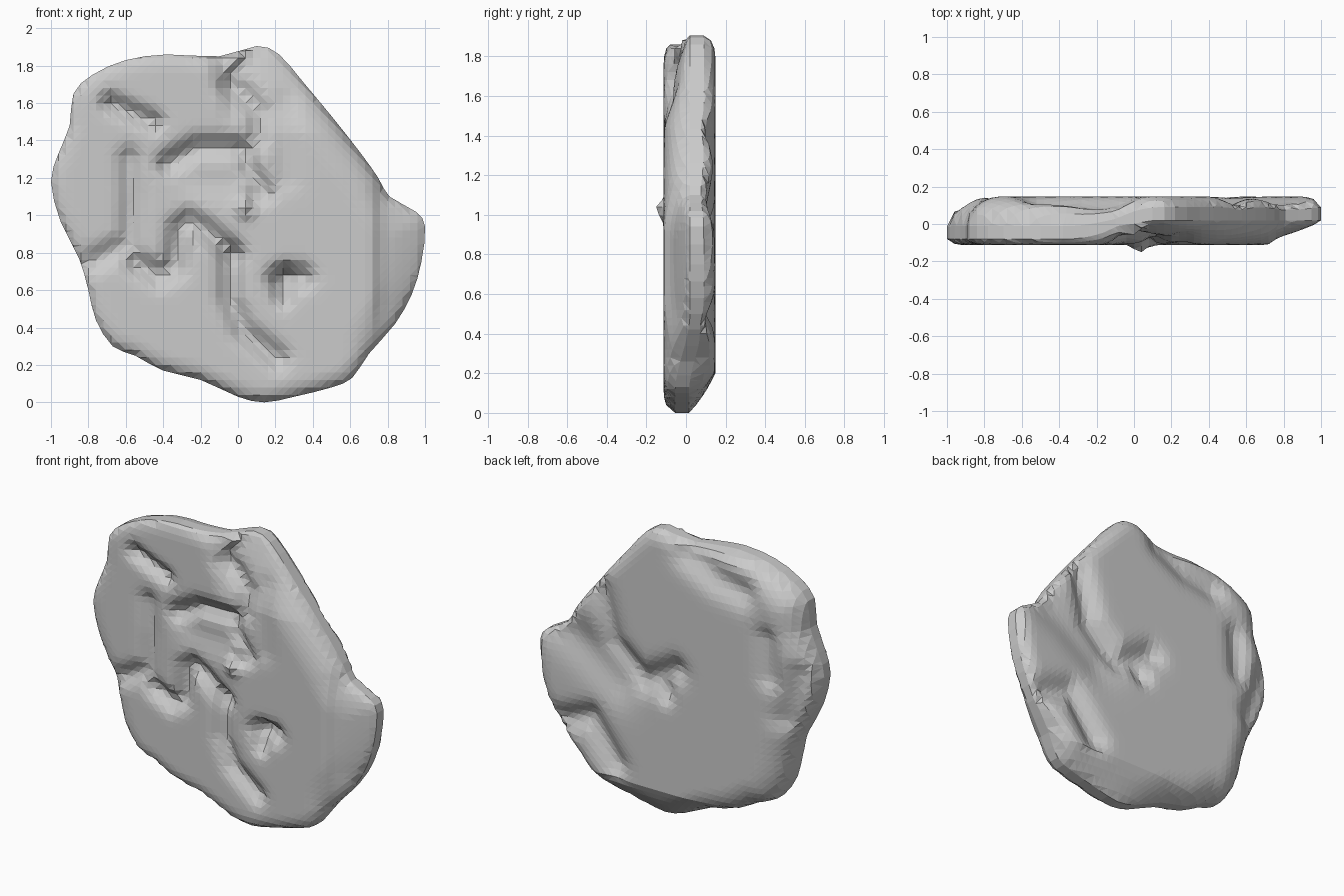
import bpy, bmesh, math
from mathutils import Vector as V

if "Cube" in bpy.data.objects:
    bpy.data.objects.remove(bpy.data.objects["Cube"])

# Silhouette in (x, z), clockwise from the top
OUTLINE = [(.1,1.905),(.22,1.86),(.35,1.71),(.5,1.53),(.65,1.34),(.75,1.2),(.81,1.1),(.95,1.02),
           (1,.94),(.98,.75),(.93,.58),(.84,.42),(.7,.26),(.61,.13),(.5,.08),(.3,.03),(.14,0),
           (0,.03),(-.2,.12),(-.4,.17),(-.55,.25),(-.67,.3),(-.76,.44),(-.8,.6),(-.85,.77),
           (-.95,.97),(-1,1.18),(-.96,1.33),(-.9,1.48),(-.88,1.65),(-.78,1.75),(-.6,1.83),
           (-.38,1.86),(-.1,1.85)]

# Petal creases: (depth, width, path)
FRONT = [(.06,.05,[(-.68,1.6),(-.55,1.54),(-.45,1.5)]),
         (.045,.06,[(-.58,1.3),(-.57,1.1),(-.58,.86),(-.72,.78),(-.86,.72)]),
         (.065,.06,[(-.54,.74),(-.42,.68),(-.34,.72),(-.31,.93),(-.26,.97),(-.17,.92),(-.03,.8)]),
         (.065,.06,[(-.37,1.28),(-.22,1.36),(-.02,1.36)]),
         (.05,.05,[(.05,1.34),(.06,1.25),(.15,1.12),(.08,1.09)]),
         (.06,.06,[(-.04,.78),(-.04,.55),(.03,.38),(.21,.24)]),
         (.075,.06,[(.22,.66),(.34,.67)]), (.06,.05,[(.25,.68),(.24,.56)]),
         (.05,.06,[(-.08,1.84),(-.06,1.7),(.04,1.64),(.12,1.55),(.11,1.42)]),
         (.03,.12,[(-.25,1.2),(-.05,1.2)]),
         (.02,.07,[(.25,1.6),(.26,1.2)]),
         (-.05,.05,[(.04,1.04),(.04,1.05)])]
BACK = [(.06,.08,[(.54,1.42),(.44,1.08),(.22,.89),(-.02,1.02)]),
        (.05,.15,[(.85,1.12),(.62,1),(.4,.85)]),
        (.05,.06,[(.05,.86),(.05,.84)]),
        (.06,.08,[(.82,.47),(.6,.55),(.42,.29)]),
        (.06,.09,[(-.1,1.8),(-.3,1.7),(-.5,1.66)]),
        (.04,.07,[(-.68,1.4),(-.7,1.15)]),
        (.05,.08,[(-.9,1.2),(-.8,.9)])]


def catmull(pts):
    out, n = [], len(pts)
    for i in range(n):
        a, b, c, d = (V(pts[(i + k) % n]) for k in (-1, 0, 1, 2))
        out += [b, (9 * (b + c) - a - d) / 16]
    return out


def dist(p, path):
    best = 9
    for a, b in zip(path, path[1:]):
        ab = b - a
        t = max(0, min(1, (p - a).dot(ab) / max(ab.length_squared, 1e-9)))
        best = min(best, (p - a - ab * t).length)
    return best


def crease(p, data):
    return sum(h * math.exp(-(dist(p, path) / w) ** 2) for h, w, path in data)


def smooth(t):
    t = max(0, min(1, t))
    return t * t * (3 - 2 * t)


FRONT = [(h, w, [V(q) for q in path]) for h, w, path in FRONT]
BACK = [(h, w, [V(q) for q in path]) for h, w, path in BACK]
ring = catmull(OUTLINE)
loop = ring + ring[:1]


def rim_level(p):
    # rim sits forward on the left and bottom, backward on the right and top right
    side = smooth((p.x + .25 + .12 * (p.y - 1)) / .5)
    low = smooth((.5 - p.y) / .4)
    level = -.045 + .1 * side
    return level * (1 - low) - .02 * low


def petal_face(p, front):
    # broad level of each side before rounding and creases
    if front:
        lobe = .05 * smooth((p.x - .7) / .1) + .05 * max(0, (p.x - .8) / .2)
        lobe *= smooth((1.2 - p.y) / .1) * smooth((p.y - .25) / .3)
        tip = .1 * max(0, (p.y - 1.45) / .45) * smooth((p.x + .1 + (1.75 - p.y) * .9) / .08)
        tip *= smooth((p.x + .12) / .1)
        return -.113 + lobe + tip
    return .148 - .1 * max(0, (.2 - p.y) / .2)


def height(p, front):
    m, d = rim_level(p), dist(p, loop)
    w = .1 + 2 * max(0, m if front else -m)
    t = min(1, d / w)
    r = math.sqrt(max(0, 1 - (1 - t) ** 2))
    edge = m - .035 if front else m + .035
    y = edge + (petal_face(p, front) - edge) * r
    fade = min(1, .3 + d / .1)
    y += crease(p, FRONT) * fade if front else -crease(p, BACK) * fade
    if d < .1:
        y = min(m, y) if front else max(m, y)
    return y


# Flat sheet: outline, rim band, then a square facet grid
bm = bmesh.new()
face = bm.faces.new([bm.verts.new((p.x, 0, p.y)) for p in ring])
bmesh.ops.inset_region(bm, faces=[face], thickness=.035, use_boundary=True, use_even_offset=True)
for axis, start in ((V((1, 0, 0)), -1), (V((0, 0, 1)), 0)):
    for i in range(1, 50):
        bmesh.ops.bisect_plane(bm, geom=bm.verts[:] + bm.edges[:] + bm.faces[:],
                               plane_co=axis * (start + i * .04), plane_no=axis, dist=1e-4)

# Thicken to a solid and sculpt both sides
res = bmesh.ops.extrude_face_region(bm, geom=bm.faces[:])
back = {g for g in res["geom"] if isinstance(g, bmesh.types.BMVert)}
for v in bm.verts:
    v.co.y = height(V((v.co.x, v.co.z)), v not in back)
bmesh.ops.remove_doubles(bm, verts=bm.verts[:], dist=.004)
bmesh.ops.triangulate(bm, faces=bm.faces[:], quad_method='SHORT_EDGE')
bmesh.ops.recalc_face_normals(bm, faces=bm.faces[:])
mesh = bpy.data.meshes.new("petal_disc")
bm.to_mesh(mesh)
bm.free()
bpy.context.collection.objects.link(bpy.data.objects.new("petal_disc", mesh))
